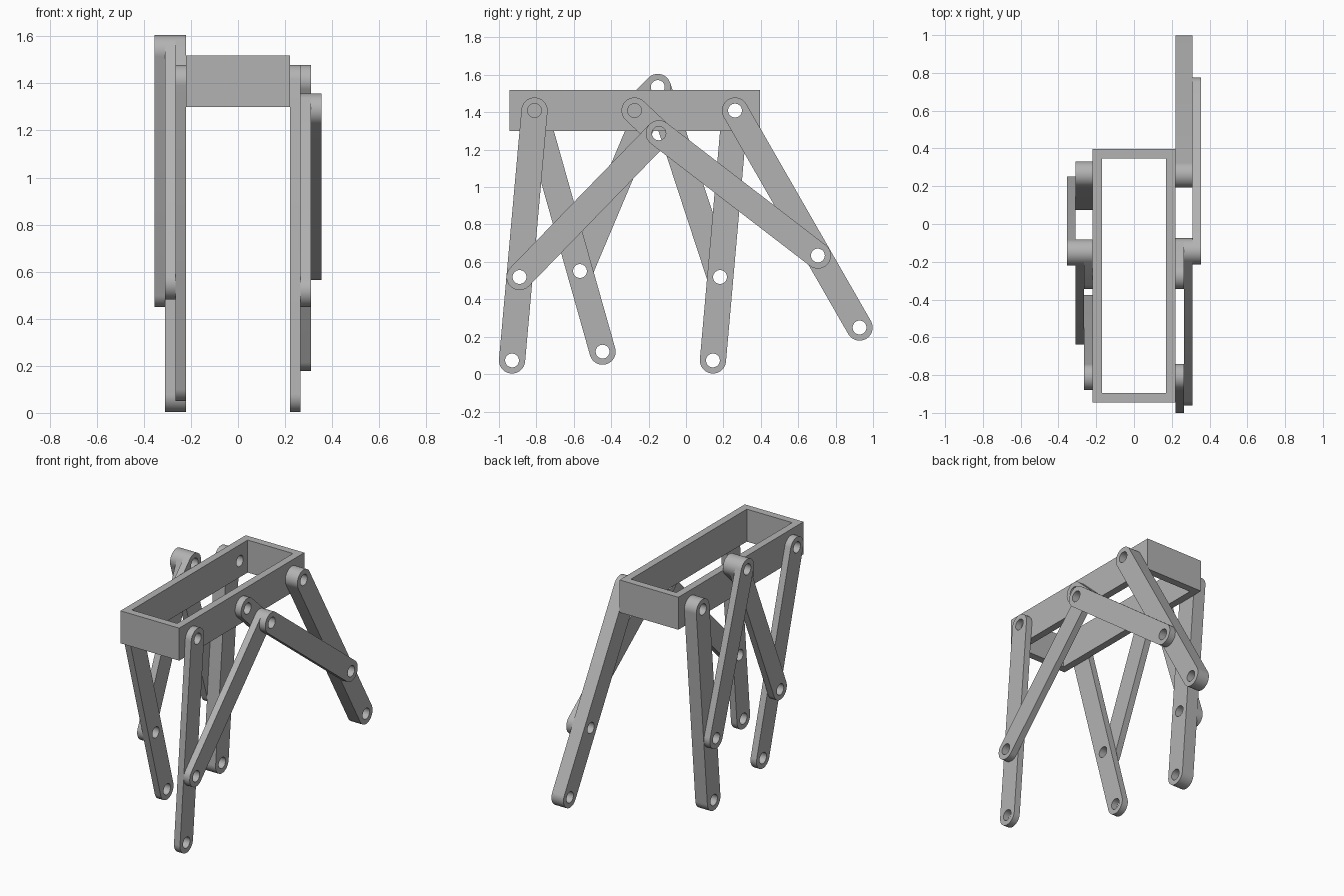
import bpy
import bmesh
import math
from mathutils import Matrix, Vector

cube = bpy.data.objects.get("Cube")
if cube:
    bpy.data.objects.remove(cube, do_unlink=True)

THICK = 0.045           # thickness of one bar layer
RADIUS = 0.07           # half width of a bar
HOLE = 0.037            # pin hole radius
INNER = 0.22            # outer face of the frame
AXIS_Z = 1.409          # height of the frame pivots
FRONT, MIDDLE, BACK = [Vector((y, AXIS_Z)) for y in (-0.81, -0.275, 0.262)]

grey = bpy.data.materials.new("plain grey")
grey.use_nodes = True
colour = (0.45, 0.45, 0.45, 1)
grey.diffuse_color = colour
grey.node_tree.nodes["Principled BSDF"].inputs["Base Color"].default_value = colour

# Local x, y, z of a side profile become world y, z, x
SIDEWAYS = Matrix(((0, 0, 1), (1, 0, 0), (0, 1, 0))).to_4x4()


def arc(centre, radius, start, sweep, steps):
    return [centre + radius * Vector((math.cos(a), math.sin(a)))
            for a in (start + sweep * i / steps for i in range(steps + 1))]


def circle(centre):
    return arc(centre, HOLE, 0, math.tau, 36)[:-1]


def rectangle(low, high):
    return [Vector(p) for p in ((low[0], low[1]), (high[0], low[1]),
                                (high[0], high[1]), (low[0], high[1]))]


def plate(name, loops, depth, matrix):
    """Extrude a filled outline with holes into a solid plate."""
    curve = bpy.data.curves.new(name, 'CURVE')
    curve.dimensions = '2D'
    curve.fill_mode = 'BOTH'
    curve.extrude = depth / 2
    for loop in loops:
        spline = curve.splines.new('POLY')
        spline.points.add(len(loop) - 1)
        for point, co in zip(spline.points, loop):
            point.co = (co.x, co.y, 0, 1)
        spline.use_cyclic_u = True
    temp = bpy.data.objects.new(name + "_outline", curve)
    bpy.context.collection.objects.link(temp)
    bpy.context.view_layer.update()
    mesh = bpy.data.meshes.new_from_object(
        temp.evaluated_get(bpy.context.evaluated_depsgraph_get()))
    bpy.data.objects.remove(temp, do_unlink=True)
    bpy.data.curves.remove(curve)
    # Weld caps to walls
    bm = bmesh.new()
    bm.from_mesh(mesh)
    bmesh.ops.remove_doubles(bm, verts=bm.verts, dist=0.0001)
    bm.transform(matrix)
    bmesh.ops.recalc_face_normals(bm, faces=bm.faces)
    bm.to_mesh(mesh)
    bm.free()
    mesh.name = name
    mesh.materials.clear()
    mesh.materials.append(grey)
    obj = bpy.data.objects.new(name, mesh)
    bpy.context.collection.objects.link(obj)
    return obj


def smooth(obj):
    bpy.ops.object.select_all(action='DESELECT')
    obj.select_set(True)
    bpy.context.view_layer.objects.active = obj
    bpy.ops.object.shade_smooth_by_angle(angle=math.radians(30))


def bar(name, side, layer, a, b, layers=1, joint=None):
    """Round ended bar from a to b, with pin holes; side is +1 or -1."""
    a, b = Vector(a), Vector(b)
    angle = math.atan2(b.y - a.y, b.x - a.x)
    outline = (arc(b, RADIUS, angle - math.pi / 2, math.pi, 24)
               + arc(a, RADIUS, angle + math.pi / 2, math.pi, 24))
    holes = [circle(p) for p in (a, b, joint) if p is not None]
    x = side * (INNER + (layer + layers / 2) * THICK)
    smooth(plate(name, [outline] + holes, layers * THICK,
                 Matrix.Translation((x, 0, 0)) @ SIDEWAYS))


# Open box frame
wall = 0.05
low, high = Vector((-INNER, -0.944)), Vector((INNER, 0.396))
inset = Vector((wall, wall))
frame = plate("frame", [rectangle(low, high), rectangle(low + inset, high - inset)],
              0.22, Matrix.Translation((0, 0, AXIS_Z)))

# Pin holes drilled through both frame walls
for pivot in (FRONT, MIDDLE, BACK):
    cutter = plate("pin_cutter", [circle(pivot)], 1, SIDEWAYS)
    cutter.hide_render = True
    drill = frame.modifiers.new("pin_hole", 'BOOLEAN')
    drill.operation = 'DIFFERENCE'
    drill.solver = 'EXACT'
    drill.object = cutter
    bpy.context.view_layer.objects.active = frame
    bpy.ops.object.modifier_apply(modifier=drill.name)
    bpy.data.objects.remove(cutter, do_unlink=True)
smooth(frame)

# Each side: crank pin, then (joint, foot) of the front and the back leg
sides = {
    "left": (1, (-0.145, 1.287), ((-0.89, 0.519), (-0.93, 0.073)),
             ((0.705, 0.634), (0.928, 0.249))),
    "right": (-1, (-0.151, 1.535), ((-0.567, 0.551), (-0.446, 0.12)),
              ((0.182, 0.519), (0.144, 0.073))),
}
for name, (side, pin, front, back) in sides.items():
    bar(name + "_crank", side, 0, MIDDLE, pin)
    bar(name + "_front_leg", side, 0, FRONT, front[1], joint=Vector(front[0]))
    bar(name + "_back_leg", side, 0, BACK, back[1], layers=2, joint=Vector(back[0]))
    bar(name + "_front_link", side, 1, pin, front[0])
    bar(name + "_back_link", side, 2, pin, back[0])
